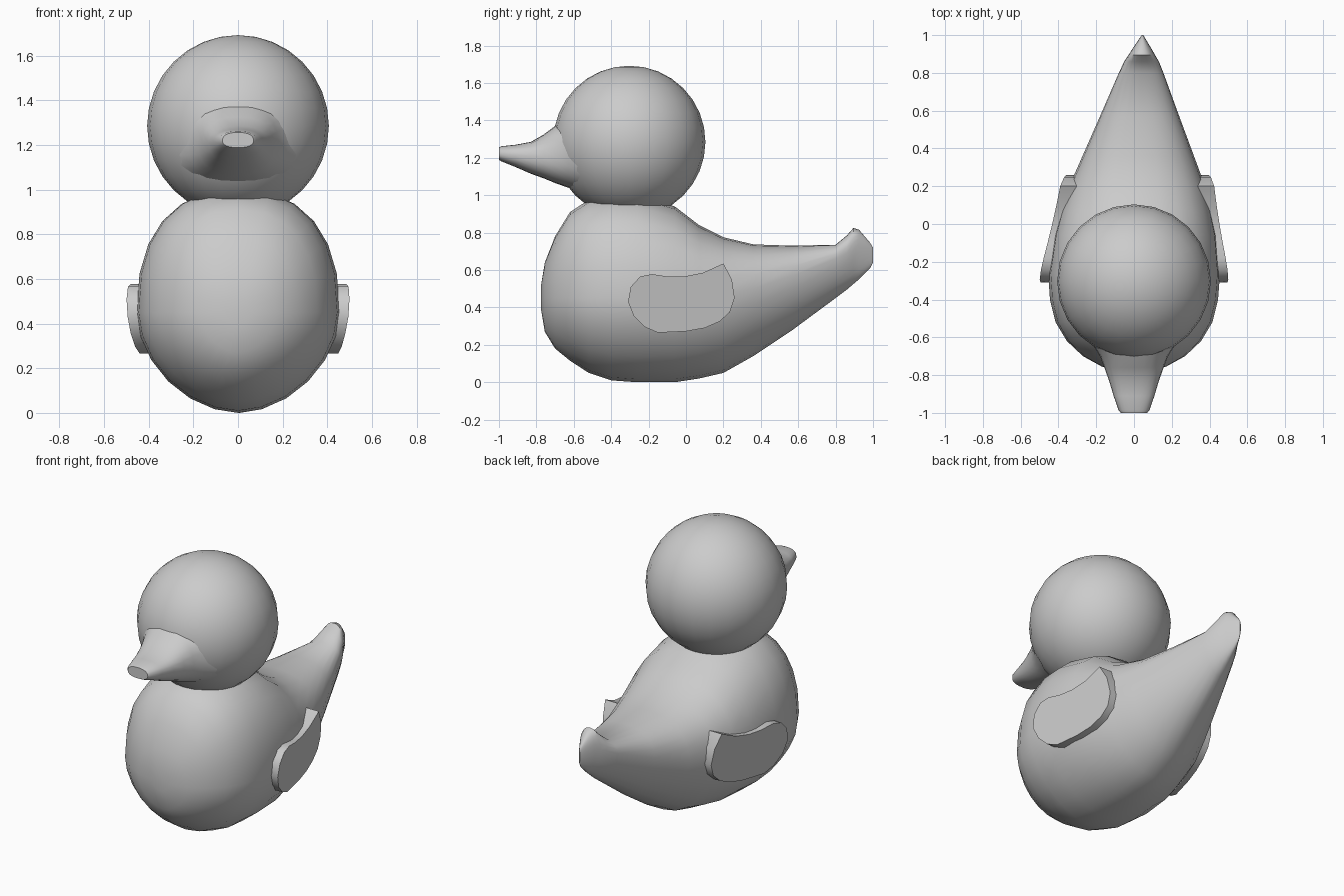
import bpy, bmesh, math


def skew(y):
    # slight sideways drift of the model toward the tail
    return 0.035 * max(0.0, y + 0.28)


def finish(bm, name, angle):
    bmesh.ops.recalc_face_normals(bm, faces=bm.faces)
    mesh = bpy.data.meshes.new(name)
    bm.to_mesh(mesh)
    bm.free()
    obj = bpy.data.objects.new(name, mesh)
    bpy.context.collection.objects.link(obj)
    bpy.ops.object.select_all(action='DESELECT')
    obj.select_set(True)
    bpy.context.view_layer.objects.active = obj
    bpy.ops.object.shade_smooth_by_angle(angle=math.radians(angle))
    return obj


def loft(name, sections, n_top, n_low, sides=24, angle=45):
    # section: y, bottom z, widest z, top z, half width
    bm = bmesh.new()
    rings = []
    for y, lo, mid, hi, w in sections:
        ring = []
        for i in range(sides):
            a = 2 * math.pi * i / sides
            c, s = math.cos(a), math.sin(a)
            n = n_top if s >= 0 else n_low
            x = math.copysign(abs(c) ** (2 / n), c) * w
            h = abs(s) ** (2 / n)
            z = mid + (hi - mid) * h if s >= 0 else mid - (mid - lo) * h
            ring.append(bm.verts.new((x + skew(y), y, z)))
        rings.append(ring)
    for a, b in zip(rings, rings[1:]):
        for i in range(sides):
            j = (i + 1) % sides
            bm.faces.new((a[i], a[j], b[j], b[i]))
    bm.faces.new(rings[0])
    bm.faces.new(rings[-1])
    return finish(bm, name, angle)


# Body with tapering, upturned tail
loft("body", [
    (-0.775, 0.39, 0.45, 0.52, 0.06),
    (-0.755, 0.27, 0.45, 0.64, 0.17),
    (-0.70, 0.18, 0.45, 0.78, 0.27),
    (-0.62, 0.115, 0.45, 0.91, 0.355),
    (-0.52, 0.05, 0.45, 0.975, 0.415),
    (-0.40, 0.01, 0.45, 1.00, 0.445),
    (-0.26, 0.0, 0.45, 1.00, 0.455),
    (-0.06, 0.0, 0.45, 0.94, 0.432),
    (0.07, 0.02, 0.46, 0.84, 0.40),
    (0.20, 0.05, 0.47, 0.775, 0.36),
    (0.36, 0.14, 0.50, 0.737, 0.295),
    (0.57, 0.28, 0.57, 0.73, 0.21),
    (0.80, 0.45, 0.66, 0.735, 0.118),
    (0.86, 0.495, 0.69, 0.785, 0.092),
    (0.895, 0.525, 0.705, 0.825, 0.070),
    (0.925, 0.55, 0.71, 0.815, 0.052),
    (0.985, 0.61, 0.69, 0.745, 0.014),
    (1.0, 0.64, 0.68, 0.72, 0.004),
], 2.35, 1.85)

# Head
bm = bmesh.new()
bmesh.ops.create_uvsphere(bm, u_segments=24, v_segments=16, radius=0.407)
for v in bm.verts:
    v.co.y -= 0.303
    v.co.z += 1.285
finish(bm, "head", 60)

# Bill, flaring into the head
loft("bill", [
    (-0.56, 1.02, 1.22, 1.46, 0.29),
    (-0.63, 1.04, 1.21, 1.405, 0.225),
    (-0.70, 1.065, 1.205, 1.37, 0.18),
    (-0.76, 1.09, 1.205, 1.325, 0.157),
    (-0.83, 1.115, 1.21, 1.285, 0.132),
    (-0.91, 1.15, 1.215, 1.27, 0.108),
    (-0.985, 1.18, 1.22, 1.262, 0.082),
    (-1.0, 1.188, 1.22, 1.256, 0.070),
], 2.4, 2.4, angle=50)

# Wings: flat plates leaning against the body
OUTLINE = [(-0.31, 0.43), (-0.295, 0.51), (-0.245, 0.565), (-0.18, 0.578),
           (-0.10, 0.565), (-0.01, 0.565), (0.09, 0.585), (0.20, 0.635),
           (0.245, 0.55), (0.26, 0.45), (0.235, 0.375), (0.18, 0.325),
           (0.10, 0.29), (0.0, 0.272), (-0.15, 0.265), (-0.22, 0.295),
           (-0.28, 0.355)]


def wing(name, side):
    bm = bmesh.new()
    loops = []
    for depth in (0.0, 0.09):
        ring = []
        for y, z in OUTLINE:
            x = 0.49 - 0.21 * (y + 0.28) + 0.10 * (z - 0.45) - depth
            ring.append(bm.verts.new((side * x + skew(y), y, z)))
        loops.append(ring)
        bm.faces.new(ring)
    n = len(OUTLINE)
    for i in range(n):
        j = (i + 1) % n
        bm.faces.new((loops[0][i], loops[0][j], loops[1][j], loops[1][i]))
    finish(bm, name, 40)


wing("wing_right", 1)
wing("wing_left", -1)
